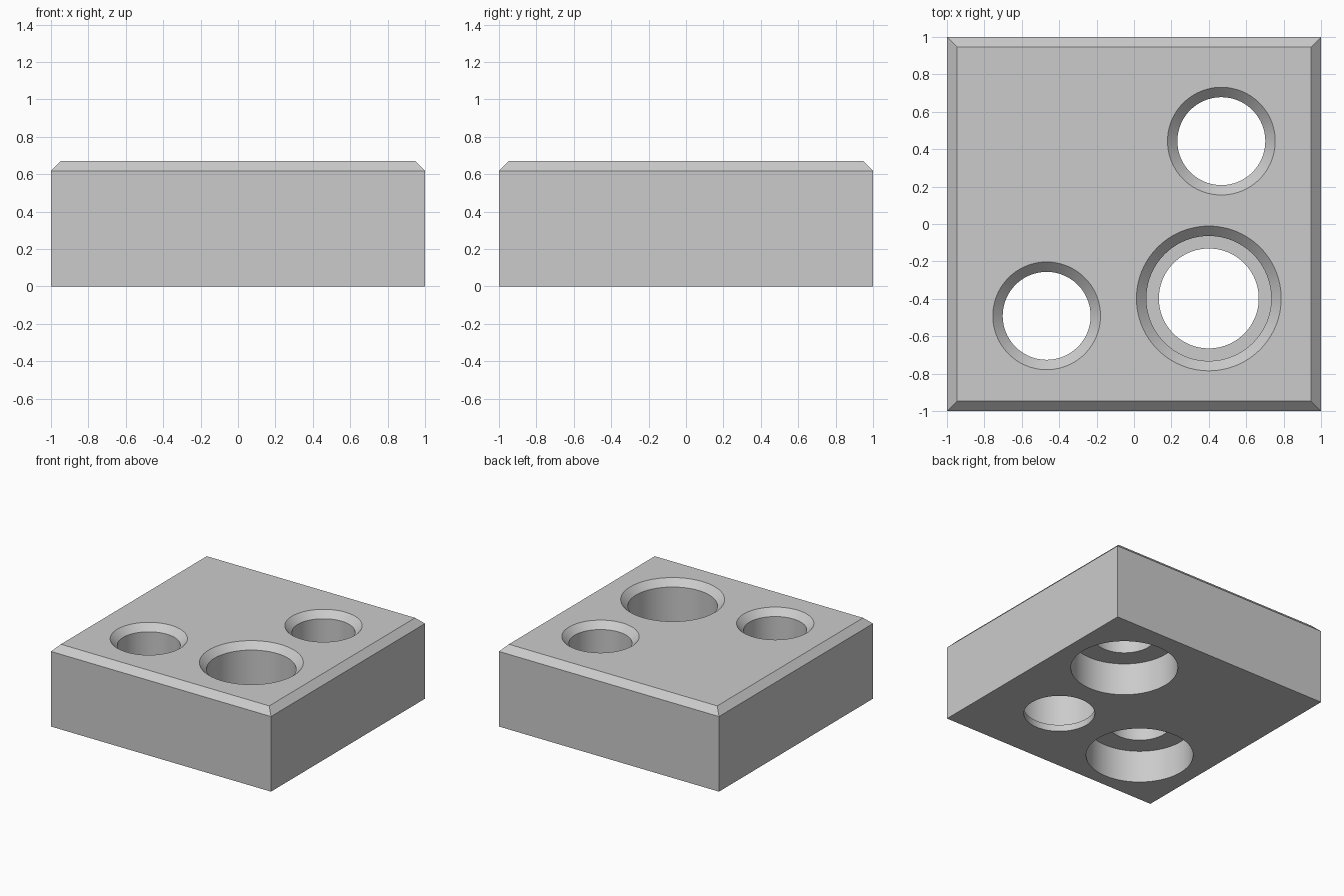
import bpy, bmesh, math

default = bpy.data.objects.get("Cube")
if default:
    bpy.data.objects.remove(default, do_unlink=True)

HEIGHT = 0.67
CHAMFER = 0.053
SEGMENTS = 96
OVER = 0.05  # cutter overshoot beyond the block

grey = bpy.data.materials.new("plain grey")
grey.use_nodes = True
colour = (0.6, 0.6, 0.6, 1)
grey.diffuse_color = colour
grey.node_tree.nodes["Principled BSDF"].inputs["Base Color"].default_value = colour


def new_object(name, bm):
    mesh = bpy.data.meshes.new(name)
    bmesh.ops.recalc_face_normals(bm, faces=bm.faces)
    bm.to_mesh(mesh)
    bm.free()
    mesh.materials.append(grey)
    obj = bpy.data.objects.new(name, mesh)
    bpy.context.collection.objects.link(obj)
    return obj


def turned_cutter(name, x, y, profile):
    """Spin a (radius, height) profile into a closed solid."""
    bm = bmesh.new()
    rings = []
    for r, z in profile:
        angles = [2 * math.pi * i / SEGMENTS for i in range(SEGMENTS)]
        rings.append([bm.verts.new((x + r * math.cos(a), y + r * math.sin(a), z))
                      for a in angles])
    for low, high in zip(rings, rings[1:]):
        for i in range(SEGMENTS):
            j = (i + 1) % SEGMENTS
            bm.faces.new((low[i], low[j], high[j], high[i]))
    bm.faces.new(rings[0][::-1])
    bm.faces.new(rings[-1])
    cutter = new_object(name, bm)
    cutter.hide_render = True
    return cutter


def bore_profile(low_r, step_z, high_r):
    """Stepped bore with a countersunk mouth at the top."""
    return [(low_r, -OVER), (low_r, step_z), (high_r, step_z),
            (high_r, HEIGHT - CHAMFER), (high_r + CHAMFER + OVER, HEIGHT + OVER)]


# Block with chamfered top rim
bm = bmesh.new()
bmesh.ops.create_cube(bm, size=1)
for v in bm.verts:
    v.co = (v.co.x * 2, v.co.y * 2, (v.co.z + 0.5) * HEIGHT)
rim = [e for e in bm.edges if all(v.co.z > HEIGHT / 2 for v in e.verts)]
bmesh.ops.bevel(bm, geom=rim, offset=CHAMFER, segments=1, affect='EDGES')
block = new_object("block", bm)

# Two bolt holes counterbored from below, one large bore with a thin bottom lip
bolt = bore_profile(0.403, 0.267, 0.235)
bearing = bore_profile(0.267, 0.055, 0.334)
cutters = [
    turned_cutter("back_bolt_cutter", 0.467, 0.443, bolt),
    turned_cutter("front_bolt_cutter", -0.467, -0.491, bolt),
    turned_cutter("large_bore_cutter", 0.4, -0.398, bearing),
]

bpy.ops.object.select_all(action='DESELECT')
block.select_set(True)
bpy.context.view_layer.objects.active = block
for cutter in cutters:
    cut = block.modifiers.new(cutter.name, 'BOOLEAN')
    cut.operation = 'DIFFERENCE'
    cut.solver = 'EXACT'
    cut.object = cutter
    bpy.ops.object.modifier_apply(modifier=cut.name)
    bpy.data.objects.remove(cutter, do_unlink=True)

bpy.ops.object.shade_smooth_by_angle(angle=math.radians(30))
